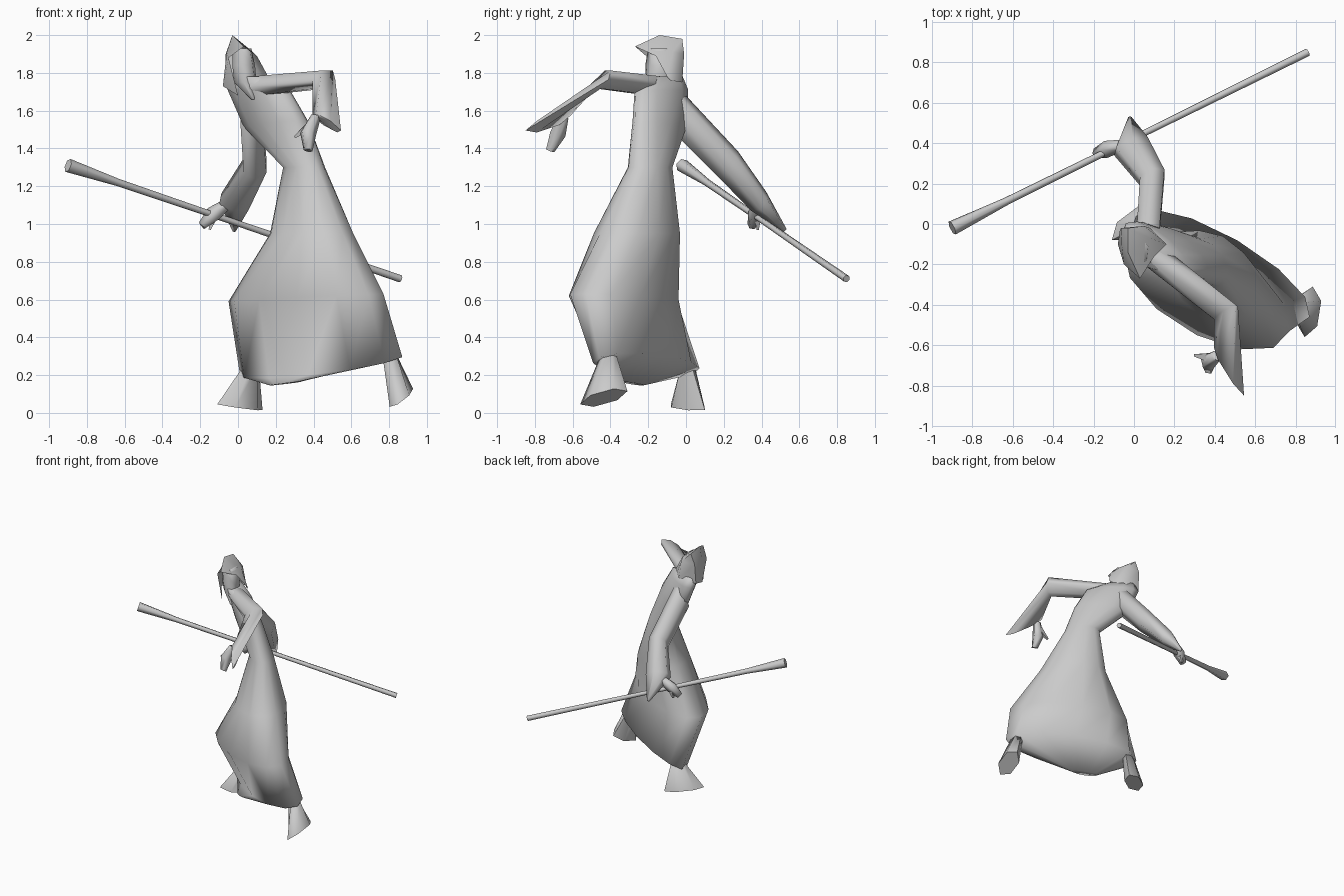
import bpy, bmesh, math
from mathutils import Vector

old = bpy.data.objects.get("Cube")
if old:
    bpy.data.objects.remove(old, do_unlink=True)

# One plain grey for the whole figure
grey = bpy.data.materials.new("plain_grey")
grey.use_nodes = True
COLOUR = (0.6, 0.6, 0.6, 1)
grey.diffuse_color = COLOUR
grey.node_tree.nodes["Principled BSDF"].inputs["Base Color"].default_value = COLOUR


def finish(name, bm, angle):
    """Turn a bmesh into a shaded object with the shared material."""
    bmesh.ops.recalc_face_normals(bm, faces=bm.faces[:])
    mesh = bpy.data.meshes.new(name)
    bm.to_mesh(mesh)
    bm.free()
    mesh.materials.append(grey)
    obj = bpy.data.objects.new(name, mesh)
    bpy.context.collection.objects.link(obj)
    bpy.ops.object.select_all(action='DESELECT')
    obj.select_set(True)
    bpy.context.view_layer.objects.active = obj
    bpy.ops.object.shade_smooth_by_angle(angle=math.radians(angle))
    return obj


def bridge(bm, rings, closed):
    """Join neighbouring rows of vertices with quads."""
    for low, high in zip(rings, rings[1:]):
        count = len(low)
        for i in range(count if closed else count - 1):
            j = (i + 1) % count
            bm.faces.new((low[i], low[j], high[j], high[i]))


def loft(name, sections, sides, angle=80):
    """Skin elliptical sections, each given as centre and two half axes."""
    bm = bmesh.new()
    rings = []
    for centre, long_axis, short_axis in sections:
        c, a, b = Vector(centre), Vector(long_axis), Vector(short_axis)
        turns = [math.tau * i / sides for i in range(sides)]
        rings.append([bm.verts.new(c + a * math.cos(t) + b * math.sin(t)) for t in turns])
    bridge(bm, rings, True)
    bm.faces.new(rings[0])
    bm.faces.new(rings[-1])
    return finish(name, bm, angle)


def rod(name, path, radii, sides):
    """Tapered rod along a path, each section square to the path ends."""
    points = [Vector(p) for p in path]
    along = (points[-1] - points[0]).normalized()
    across = along.orthogonal().normalized()
    up = along.cross(across)
    return loft(name, [(p, across * r, up * r) for p, r in zip(points, radii)], sides)


# Robe, from the sagging underside and hem up to the neck
loft("robe", [
    ((.25, -.28, .155), (.08, -.05, .01), (.02, .03, 0)),
    ((.44, -.21, .25), (.43, -.25, .045), (.07, .13, .05)),
    ((.36, -.33, .61), (.41, -.20, .02), (.05, .22, 0)),
    ((.39, -.26, .95), (.22, -.11, 0), (.05, .20, 0)),
    ((.35, -.19, 1.30), (.105, -.08, 0), (.04, .09, 0)),
    ((.20, -.14, 1.53), (.155, -.13, .02), (.07, .06, 0)),
    ((.11, -.13, 1.71), (.15, -.135, 0), (.07, .05, 0)),
    ((.05, -.12, 1.78), (.09, -.09, 0), (.05, .05, 0)),
], 12, 150)

# Sleeves, each from shoulder through elbow to the pointed cuff
loft("left_sleeve", [
    ((.10, -.16, 1.73), (.04, .05, 0), (0, 0, .06)),
    ((.455, -.44, 1.765), (.06, .03, 0), (.02, .03, .055)),
    ((.47, -.73, 1.535), (.075, -.12, -.04), (-.02, 0, .035)),
], 6)
loft("right_sleeve", [
    ((.07, -.04, 1.59), (0, .04, .09), (.065, 0, .03)),
    ((.09, .23, 1.31), (0, .045, .075), (.07, .02, 0)),
    ((-.015, .385, 1.12), (.01, .04, .05), (.09, .03, -.02)),
    ((-.02, .525, .965), (0, .008, .008), (.01, 0, 0)),
], 6)

# Hands with a thumb
rod("left_hand", [(.41, -.65, 1.57), (.37, -.68, 1.48), (.37, -.72, 1.39)], [.03, .045, .025], 5)
rod("left_thumb", [(.38, -.66, 1.52), (.30, -.65, 1.46)], [.03, .008], 4)
rod("right_hand", [(-.05, .39, 1.11), (-.13, .37, 1.05), (-.19, .35, .99)], [.03, .045, .025], 5)
rod("right_thumb", [(-.12, .38, 1.06), (-.15, .38, .97)], [.03, .008], 4)

# Thin feet fanning out below the hem
loft("right_foot", [
    ((.07, .01, .25), (.04, .02, 0), (.02, -.03, 0)),
    ((.01, .01, .03), (.12, .09, -.015), (.04, -.05, -.01)),
], 6)
loft("left_foot", [
    ((.80, -.41, .31), (0, .04, 0), (.04, 0, .01)),
    ((.865, -.435, .08), (.02, .125, .035), (.06, -.01, .035)),
], 6)

# Staff with a thicker head
start, end = Vector((-.90, -.02, 1.31)), Vector((.86, .85, .71))
rod("staff", [start.lerp(end, t) for t in (0, .15, .5, 1)], [.037, .02, .016, .02], 6)

# Hood: arcs from the back of the head to the peaked brim
arcs = [
    [(-.07, -.03, 1.74), (-.065, -.02, 1.90), (-.03, -.02, 1.98), (.05, -.01, 1.90), (.08, -.02, 1.75)],
    [(-.08, -.10, 1.73), (-.06, -.12, 1.91), (-.03, -.14, 2.0), (.08, -.07, 1.91), (.14, -.08, 1.76)],
    [(0, -.21, 1.68), (-.05, -.20, 1.88), (.03, -.27, 1.94), (.10, -.16, 1.89), (.16, -.10, 1.78)],
]
bm = bmesh.new()
rows = [[bm.verts.new(p) for p in arc] for arc in arcs]
bridge(bm, rows, False)
bm.faces.new(rows[0])
finish("hood", bm, 80)

# Face and beard inside the hood
loft("face", [
    ((.02, -.13, 1.93), (.05, .02, 0), (-.02, .07, 0)),
    ((.03, -.14, 1.84), (.06, .03, 0), (-.02, .07, 0)),
    ((.04, -.14, 1.75), (.06, .02, 0), (-.02, .07, 0)),
    ((.08, -.20, 1.66), (.01, 0, 0), (0, .01, 0)),
], 6)
